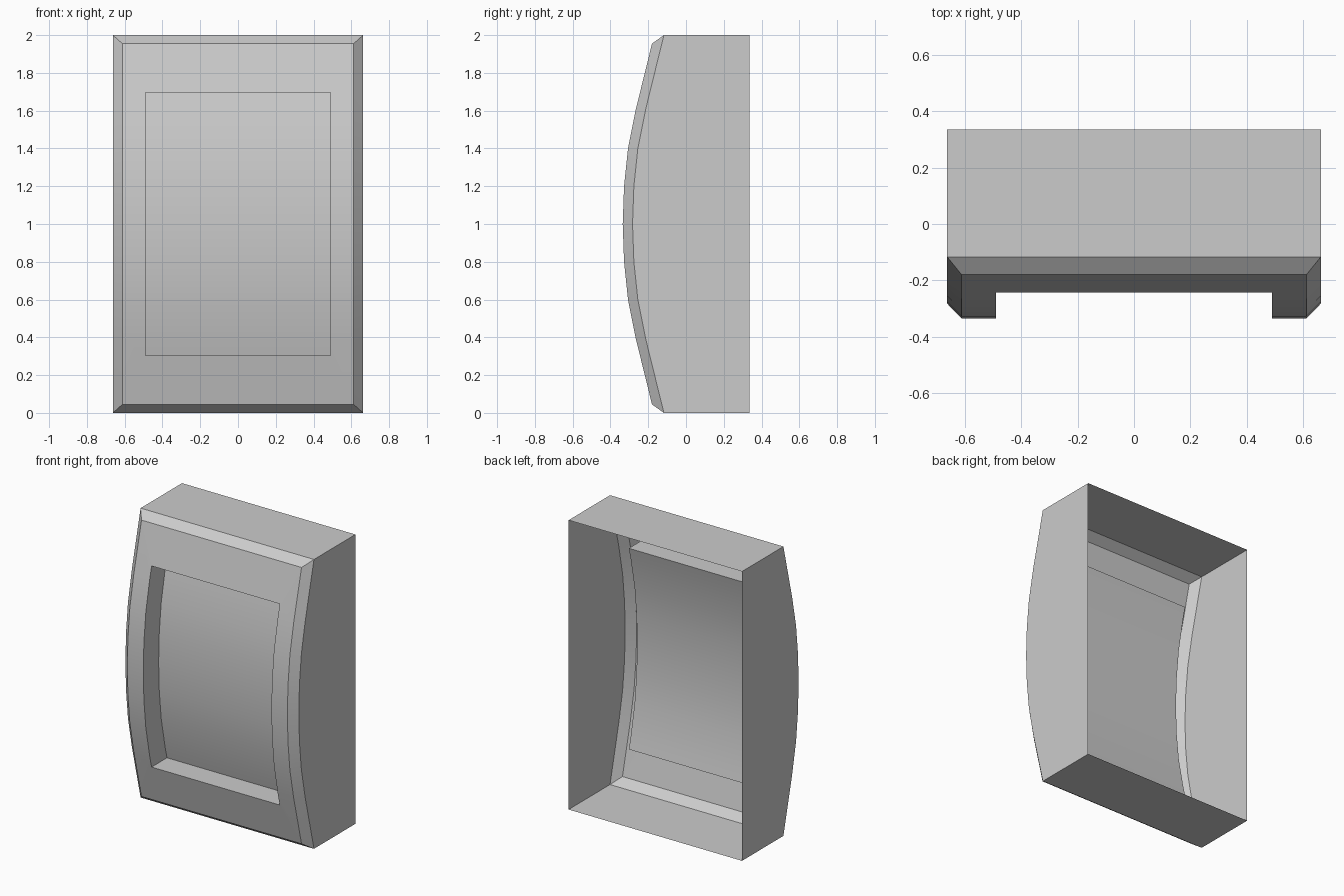
import bpy, math

if "Cube" in bpy.data.objects:
    bpy.data.objects.remove(bpy.data.objects["Cube"])

BACK = 0.335


def ring(half_x, half_profile):
    """Closed loop: up the left side, down the right. half_profile is (height above middle, y)."""
    low = [(1 - h, y) for h, y in half_profile]
    high = [(1 + h, y) for h, y in reversed(half_profile[:-1])]
    left = [(-half_x, y, z) for z, y in low + high]
    return left + [(half_x, y, z) for _, y, z in reversed(left)]


def make(name, verts, faces):
    mesh = bpy.data.meshes.new(name)
    mesh.from_pydata(verts, [], faces)
    obj = bpy.data.objects.new(name, mesh)
    bpy.context.collection.objects.link(obj)
    bpy.ops.object.select_all(action='DESELECT')
    obj.select_set(True)
    bpy.context.view_layer.objects.active = obj
    bpy.ops.object.shade_smooth_by_angle(angle=math.radians(15))
    return obj


def loft(name, rings, cap=False):
    """Skin successive loops; optionally close the last one with horizontal strips."""
    n = len(rings[0])
    verts = [p for r in rings for p in r]
    faces = []
    for k in range(len(rings) - 1):
        a, b = k * n, (k + 1) * n
        for i in range(n):
            j = (i + 1) % n
            faces.append((b + i, b + j, a + j, a + i))
    if cap:
        o = (len(rings) - 1) * n
        for i in range(n // 2 - 1):
            faces.append((o + i, o + n - 1 - i, o + n - 2 - i, o + i + 1))
    return make(name, verts, faces)


# Bowed half profiles, from the end to the middle
bow = [(0.61, -0.265), (0.40, -0.307), (0.20, -0.328), (0, -0.335)]
front = [(0.955, -0.18)] + bow
opening = [(0.695, -0.244)] + bow
outer = [(1.0, -0.117)] + [(h, y + 0.052) for h, y in bow]
back = [(h, BACK) for h, _ in outer]
floor = [(h, y + 0.168) for h, y in opening]

# Open-backed housing: side walls, bevelled rim, front frame
loft("housing", [ring(0.663, back), ring(0.663, outer),
                 ring(0.612, front), ring(0.49, opening)])

# Recessed panel with its four walls
loft("recessed_panel", [ring(0.49, opening), ring(0.49, floor)], cap=True)
